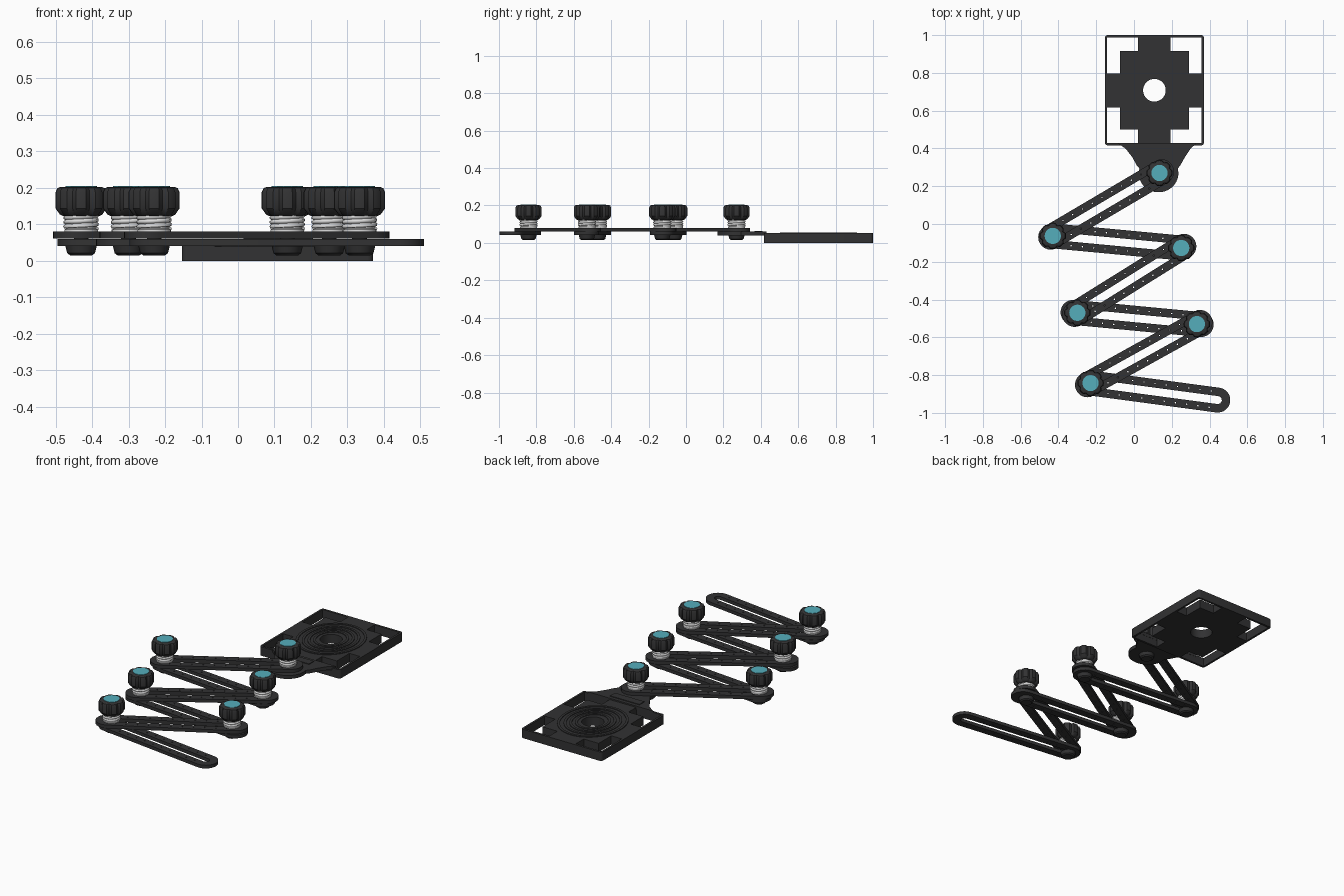
import bpy, bmesh, math
from mathutils import Vector

if "Cube" in bpy.data.objects:
    bpy.data.objects.remove(bpy.data.objects["Cube"])


def material(name, rgb):
    m = bpy.data.materials.new(name)
    m.diffuse_color = (*rgb, 1)
    m.use_nodes = True
    m.node_tree.nodes["Principled BSDF"].inputs["Base Color"].default_value = m.diffuse_color
    return m


DARK = material("charcoal plastic", (0.032, 0.032, 0.033))
WHITE = material("white thread", (0.72, 0.72, 0.72))
TEAL = material("teal cap", (0.09, 0.42, 0.5))


def finish(ob, mat, angle=35):
    ob.data.materials.clear()
    ob.data.materials.append(mat)
    bpy.ops.object.select_all(action='DESELECT')
    ob.select_set(True)
    bpy.context.view_layer.objects.active = ob
    if ob.type == 'CURVE':
        bpy.ops.object.convert(target='MESH')
        ob = bpy.context.object
        bm = bmesh.new()
        bm.from_mesh(ob.data)
        bmesh.ops.remove_doubles(bm, verts=bm.verts, dist=0.0002)
        bmesh.ops.recalc_face_normals(bm, faces=bm.faces)
        bm.to_mesh(ob.data)
        bm.free()
    bpy.ops.object.shade_smooth_by_angle(angle=math.radians(angle))
    return ob


def sheet(name, loops, z0, z1, mat=DARK):
    """Flat part cut from an outline; further loops become holes."""
    cu = bpy.data.curves.new(name, 'CURVE')
    cu.dimensions = '2D'
    cu.fill_mode = 'BOTH'
    cu.extrude = (z1 - z0) / 2
    for loop in loops:
        s = cu.splines.new('POLY')
        s.points.add(len(loop) - 1)
        for p, (x, y) in zip(s.points, loop):
            p.co = (x, y, 0, 1)
        s.use_cyclic_u = True
    ob = bpy.data.objects.new(name, cu)
    ob.location.z = (z0 + z1) / 2
    bpy.context.collection.objects.link(ob)
    return finish(ob, mat)


def arc(cx, cy, rx, ry, a0, a1, n):
    return [(cx + rx * math.cos(math.radians(a0 + (a1 - a0) * i / n)),
             cy + ry * math.sin(math.radians(a0 + (a1 - a0) * i / n))) for i in range(n + 1)]


def ellipse(cx, cy, rx, ry, n=48):
    return arc(cx, cy, rx, ry, 0, 360, n)[:-1]


def capsule(a, b, r, n=12):
    ang = math.degrees(math.atan2(b.y - a.y, b.x - a.x))
    return (arc(b.x, b.y, r, r, ang - 90, ang + 90, n)
            + arc(a.x, a.y, r, r, ang + 90, ang + 270, n))


def loft(name, x, y, rings, mat, n, radius=lambda a: 1.0):
    """Stack of (radius, z) rings closed at both ends."""
    bm = bmesh.new()
    rows = []
    for r, z in rings:
        angles = [2 * math.pi * i / n for i in range(n)]
        rows.append([bm.verts.new((r * radius(a) * math.cos(a), r * radius(a) * math.sin(a), z))
                     for a in angles])
    for lo, hi in zip(rows, rows[1:]):
        for i in range(n):
            bm.faces.new((lo[i], lo[(i + 1) % n], hi[(i + 1) % n], hi[i]))
    bm.faces.new(rows[0][::-1])
    bm.faces.new(rows[-1])
    me = bpy.data.meshes.new(name)
    bm.to_mesh(me)
    bm.free()
    ob = bpy.data.objects.new(name, me)
    ob.location = (x, y, 0)
    bpy.context.collection.objects.link(ob)
    return finish(ob, mat)


# Square mounting plate with four corner windows and a centre hole
CX, CY = 0.108, 0.708
outline = []
for sx, sy, a in ((1, 1, 0), (-1, 1, 90), (-1, -1, 180), (1, -1, 270)):
    outline += arc(CX + sx * 0.247, CY + sy * 0.277, 0.015, 0.015, a, a + 90, 4)
loops = [outline, ellipse(CX, CY, 0.06, 0.06)]
window = [(0.086, 0.207), (0.086, 0.279), (0.25, 0.279), (0.25, 0.09), (0.182, 0.09), (0.182, 0.207)]
for sx in (1, -1):
    for sy in (1, -1):
        loops.append([(CX + sx * x, CY + sy * y) for x, y in window])
sheet("mounting_plate", loops, 0.0, 0.052)

# Concentric ridges around the centre hole
for i, s in enumerate((1.0, 0.82, 0.66, 0.5)):
    rx, ry = 0.181 * s, 0.206 * s
    sheet(f"plate_ridge_{i + 1}", [ellipse(CX, CY, rx, ry), ellipse(CX, CY, rx - 0.014, ry - 0.014)],
          0.051, 0.056)

# Neck flaring from the plate to the first pivot
neck = [(0.335, 0.43), (0.30, 0.40), (0.27, 0.355), (0.245, 0.31)]
neck += arc(0.13, 0.268, 0.105, 0.1, 15, -195, 20)
neck += [(0.015, 0.31), (-0.01, 0.355), (-0.045, 0.40), (-0.09, 0.43)]
sheet("neck", [neck], 0.040, 0.060)
sheet("neck_pad", [[(0.015, 0.365), (0.205, 0.365), (0.205, 0.41), (0.015, 0.41)]], 0.059, 0.064)

# Slotted arms in a zigzag, alternating between two levels
PIVOTS = [Vector(p) for p in ((0.135, 0.27), (-0.43, -0.063), (0.25, -0.127), (-0.30, -0.47),
                              (0.333, -0.53), (-0.23, -0.842), (0.442, -0.932))]
for i, (a, b) in enumerate(zip(PIVOTS, PIVOTS[1:])):
    mid, d = (a + b) / 2, (b - a).normalized()
    side = Vector((-d.y, d.x))
    p, q = mid - d * 0.341, mid + d * 0.341
    loops = [capsule(p, q, 0.066), capsule(p, q, 0.021, 8)]
    for k in range(-5, 6):                      # tiny marker holes along both rails
        for s in (-1, 1):
            c = mid + d * (k * 0.06) + side * (s * 0.043)
            loops.append(ellipse(c.x, c.y, 0.004, 0.004, 6))
    z = 0.061 if i % 2 == 0 else 0.041
    sheet(f"arm_{i + 1}", loops, z, z + 0.019)


def lobes(a):
    return 1 - 0.13 * max(0.0, -math.cos(8 * a)) ** 1.5


# Clamp at every pivot: bolt head, threaded stud, lobed knob and cap
for i, p in enumerate(PIVOTS[:6]):
    n = i + 1
    loft(f"bolt_head_{n}", p.x, p.y, [(0.030, 0.015), (0.038, 0.021), (0.043, 0.041)], DARK, 12)
    loft(f"bolt_shank_{n}", p.x, p.y, [(0.02, 0.038), (0.02, 0.09)], DARK, 16)
    loft(f"stud_{n}", p.x, p.y, [(0.046, 0.080), (0.046, 0.086), (0.041, 0.088), (0.041, 0.128)], WHITE, 32)
    cu = bpy.data.curves.new(f"thread_{n}", 'CURVE')
    cu.dimensions = '3D'
    cu.bevel_depth = 0.006
    cu.bevel_resolution = 1
    cu.use_fill_caps = True
    s = cu.splines.new('POLY')
    steps = 72
    s.points.add(steps)
    for k, pt in enumerate(s.points):
        t = 2 * math.pi * 3 * k / steps
        pt.co = (0.043 * math.cos(t), 0.043 * math.sin(t), 0.088 + 0.036 * k / steps, 1)
    thread = bpy.data.objects.new(f"thread_{n}", cu)
    thread.location = (p.x, p.y, 0)
    bpy.context.collection.objects.link(thread)
    finish(thread, WHITE, 60)
    loft(f"knob_{n}", p.x, p.y, [(0.050, 0.123), (0.058, 0.127), (0.070, 0.144), (0.070, 0.188),
                                 (0.065, 0.199), (0.056, 0.203)], DARK, 64, lobes)
    loft(f"knob_cap_{n}", p.x, p.y, [(0.043, 0.201), (0.043, 0.205)], TEAL, 32)
